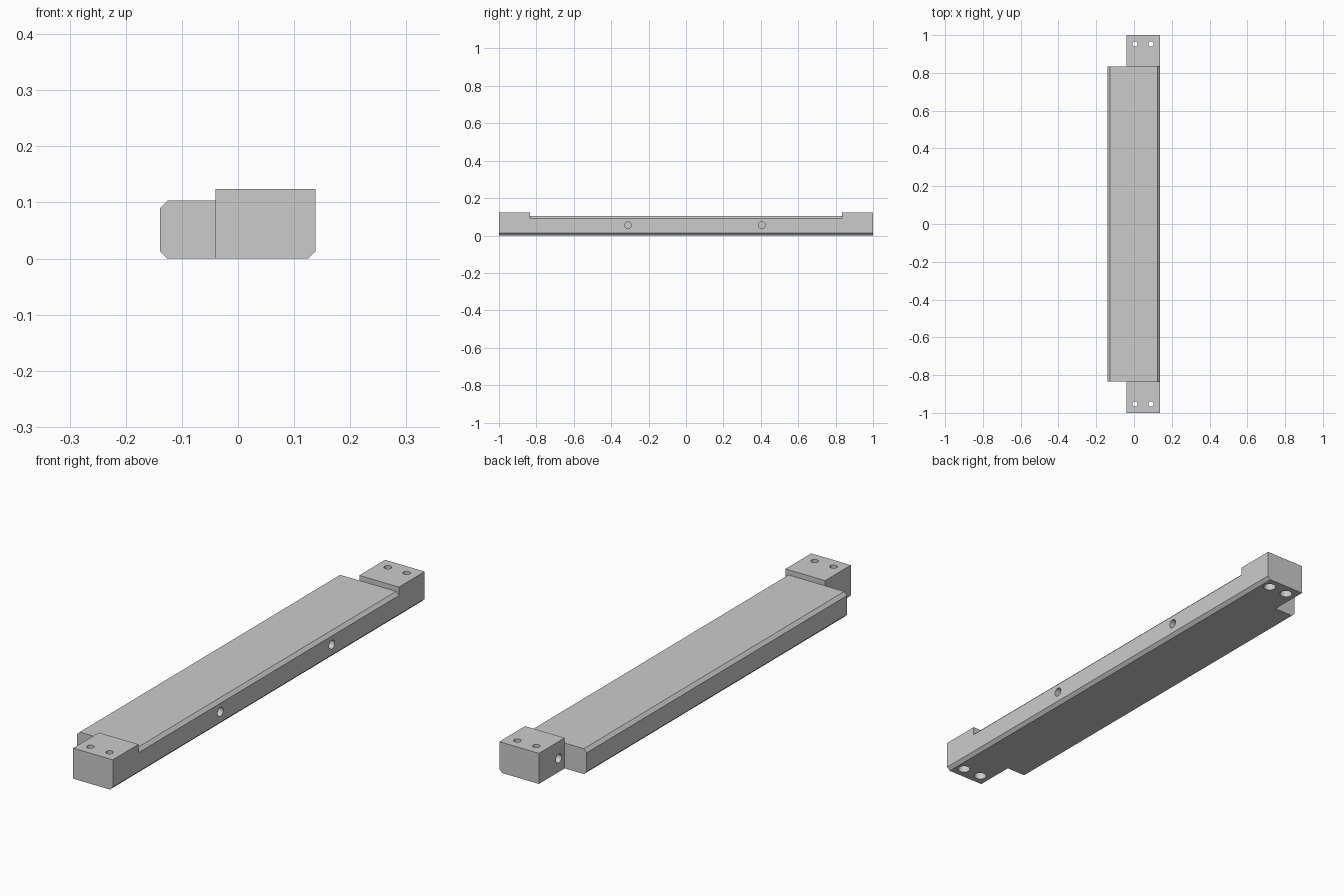
import bpy
import bmesh
from math import pi
from mathutils import Matrix, Vector

if "Cube" in bpy.data.objects:
    bpy.data.objects.remove(bpy.data.objects["Cube"], do_unlink=True)

LEFT, RIGHT, STEP = -0.139, 0.138, -0.04
TOP, BLOCK_TOP, CHAMFER = 0.103, 0.124, 0.013
SHOULDER, END = 0.835, 1.0
HOLE_Z = 0.055

grey = bpy.data.materials.new("light_grey")
grey.use_nodes = True
colour = (0.6, 0.6, 0.6, 1)
grey.diffuse_color = colour
grey.node_tree.nodes["Principled BSDF"].inputs["Base Color"].default_value = colour


def add_object(name, bm):
    bmesh.ops.recalc_face_normals(bm, faces=bm.faces)
    mesh = bpy.data.meshes.new(name)
    bm.to_mesh(mesh)
    bm.free()
    mesh.materials.append(grey)
    obj = bpy.data.objects.new(name, mesh)
    bpy.context.collection.objects.link(obj)
    return obj


def prism(name, profile, y0, y1):
    """Extrude an (x, z) profile along y."""
    bm = bmesh.new()
    face = bm.faces.new([bm.verts.new((x, y0, z)) for x, z in profile])
    out = bmesh.ops.extrude_face_region(bm, geom=[face])
    verts = [v for v in out["geom"] if isinstance(v, bmesh.types.BMVert)]
    bmesh.ops.translate(bm, verts=verts, vec=(0, y1 - y0, 0))
    return add_object(name, bm)


def rod(start, end, radius):
    """Round cutter between two points."""
    a, b = Vector(start), Vector(end)
    turn = (b - a).to_track_quat("Z", "Y").to_matrix().to_4x4()
    bm = bmesh.new()
    bmesh.ops.create_cone(bm, cap_ends=True, segments=32, radius1=radius, radius2=radius,
                          depth=(b - a).length, matrix=Matrix.Translation((a + b) / 2) @ turn)
    return add_object("hole_cutter", bm)


def combine(target, tool, operation):
    mod = target.modifiers.new("combine", "BOOLEAN")
    mod.operation, mod.solver, mod.object = operation, "EXACT", tool
    bpy.context.view_layer.objects.active = target
    bpy.ops.object.modifier_apply(modifier=mod.name)
    bpy.data.objects.remove(tool, do_unlink=True)


# Long bar with all four edges chamfered
c = CHAMFER
bar = prism("mounting_bar", [
    (LEFT + c, 0), (RIGHT - c, 0), (RIGHT, c), (RIGHT, TOP - c),
    (RIGHT - c, TOP), (LEFT + c, TOP), (LEFT, TOP - c), (LEFT, c)], -SHOULDER, SHOULDER)

# Raised end blocks, flush with the bar's left side
block_profile = [(STEP, 0), (RIGHT - c, 0), (RIGHT, c), (RIGHT, BLOCK_TOP), (STEP, BLOCK_TOP)]
for s in (-1, 1):
    combine(bar, prism("end_block", block_profile, s * SHOULDER, s * END), "UNION")

# Counterbored bolt holes and a blind side hole in each end block
for s in (-1, 1):
    for x in (0.005, 0.09):
        y = s * 0.953
        combine(bar, rod((x, y, -0.1), (x, y, 0.2), 0.014), "DIFFERENCE")
        combine(bar, rod((x, y, -0.1), (x, y, 0.05), 0.024), "DIFFERENCE")
    y = s * 0.873
    combine(bar, rod((STEP - 0.05, y, HOLE_Z), (STEP + 0.08, y, HOLE_Z), 0.018), "DIFFERENCE")

# Blind holes in the long side
for y in (-0.31, 0.405):
    combine(bar, rod((RIGHT + 0.05, y, HOLE_Z), (RIGHT - 0.1, y, HOLE_Z), 0.018), "DIFFERENCE")

# Smooth hole walls, crisp edges elsewhere
bpy.ops.object.select_all(action="DESELECT")
bar.select_set(True)
bpy.context.view_layer.objects.active = bar
bpy.ops.object.shade_smooth_by_angle(angle=pi / 6)
